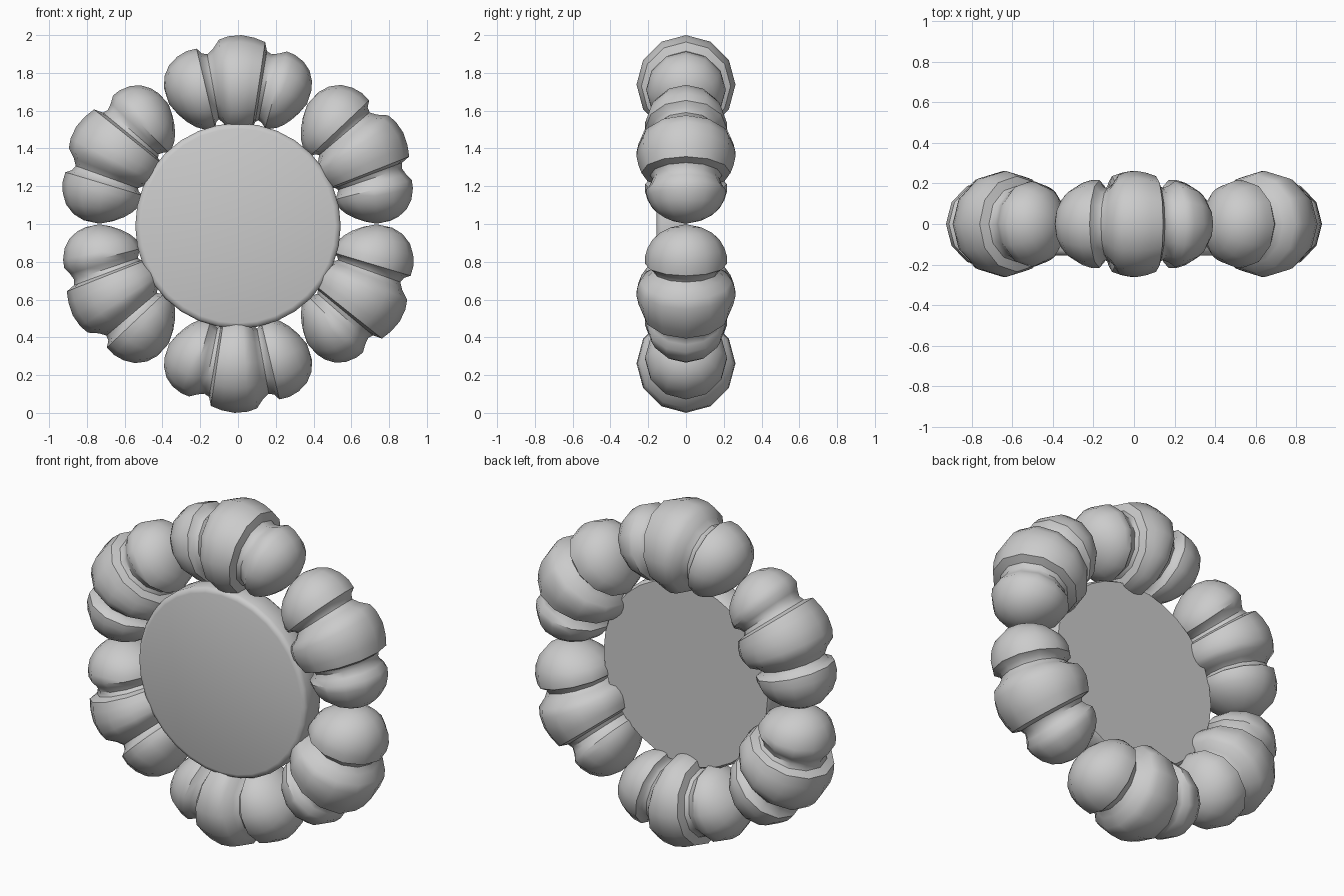
import bpy, bmesh, math

if "Cube" in bpy.data.objects:
    bpy.data.objects.remove(bpy.data.objects["Cube"])

CENTRE_Z = 1.0      # middle of the ring
SPINE_R = 0.738     # radius of the circle the pods bend along
SIDES = 12          # sides of each pod cross-section

# pod profile: (degrees along the ring, tube radius)
PROFILE = [(-28.6, .08), (-26.5, .135), (-23.5, .178), (-20, .204), (-16.5, .217),
           (-13.3, .216), (-12, .186), (-10.3, .175), (-8.2, .198), (-5.9, .243),
           (-3, .257), (1, .262), (5, .252), (8.5, .236), (9.5, .190),
           (11.2, .178), (13.5, .190), (15.8, .211), (18.5, .207), (22, .189),
           (25, .158), (27.3, .115), (28.8, .07)]


def finish(bm, name, angle):
    bmesh.ops.recalc_face_normals(bm, faces=bm.faces)
    me = bpy.data.meshes.new(name)
    bm.to_mesh(me)
    bm.free()
    me.shade_smooth()
    me.set_sharp_from_angle(angle=math.radians(angle))
    ob = bpy.data.objects.new(name, me)
    bpy.context.collection.objects.link(ob)
    ob.location.z = CENTRE_Z
    return ob


def ring_point(deg, radius, y):
    a = math.radians(deg)
    return (radius * math.sin(a), y, radius * math.cos(a))


# one segmented pod, bent along the ring
bm = bmesh.new()
rings = []
for deg, r in PROFILE:
    rings.append([bm.verts.new(ring_point(deg,
                  SPINE_R + r * math.cos(2 * math.pi * i / SIDES),
                  r * math.sin(2 * math.pi * i / SIDES))) for i in range(SIDES)])
for a, b in zip(rings, rings[1:]):
    for i in range(SIDES):
        j = (i + 1) % SIDES
        bm.faces.new((a[i], a[j], b[j], b[i]))
for ring, deg in ((rings[0], -29.9), (rings[-1], 29.9)):
    tip = bm.verts.new(ring_point(deg, SPINE_R - .005, 0))
    for i in range(SIDES):
        bm.faces.new((ring[i], ring[(i + 1) % SIDES], tip))
pod = finish(bm, "pod_1", 42)

# the other five pods around the ring
for k in range(1, 6):
    copy = pod.copy()
    copy.name = f"pod_{k + 1}"
    copy.rotation_euler.y = math.radians(60 * k)
    bpy.context.collection.objects.link(copy)

# central disc with softened rim, set towards the front
bm = bmesh.new()
N = 32
loops = []
for r, y in ((.515, -.155), (.535, -.148), (.544, -.13), (.544, -.02), (.53, .003)):
    loops.append([bm.verts.new(ring_point(360 * i / N, r, y)) for i in range(N)])
for a, b in zip(loops, loops[1:]):
    for i in range(N):
        j = (i + 1) % N
        bm.faces.new((a[i], a[j], b[j], b[i]))
bm.faces.new(loops[0])
bm.faces.new(loops[-1])
disc = finish(bm, "central_disc", 50)
disc.location.z = CENTRE_Z - .01
